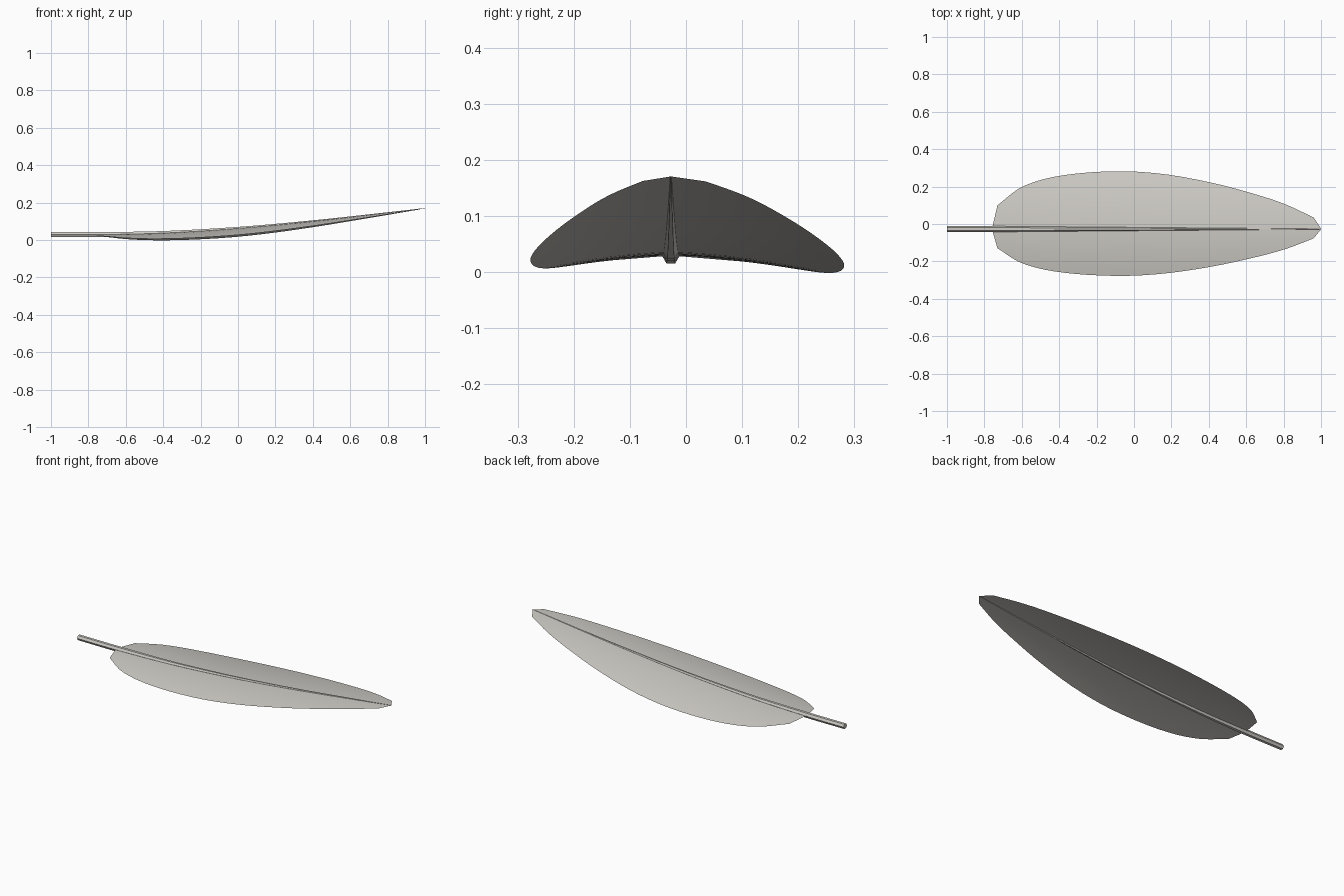
import bpy
import bmesh
import math

cube = bpy.data.objects.get("Cube")
if cube:
    bpy.data.objects.remove(cube, do_unlink=True)

RIB_Y = -0.027


def spline(points, x):
    """Smooth curve through (x, value) points."""
    pts = [points[0]] + points + [points[-1]]
    for a, b, c, d in zip(pts, pts[1:], pts[2:], pts[3:]):
        if x <= c[0] or c is points[-1]:
            t = max(0, min(1, (x - b[0]) / (c[0] - b[0])))
            h = c[0] - b[0]
            m0 = (c[1] - a[1]) / (c[0] - a[0]) * h
            m1 = (d[1] - b[1]) / (d[0] - b[0]) * h
            return ((2 * t**3 - 3 * t**2 + 1) * b[1] + (t**3 - 2 * t**2 + t) * m0
                    + (3 * t**2 - 2 * t**3) * c[1] + (t**3 - t**2) * m1)


def rib_height(x):
    return spline([(-1, 0.029), (-0.75, 0.029), (-0.4, 0.037), (0, 0.062),
                   (0.4, 0.1), (0.8, 0.146), (1, 0.17)], x)


def vane_width(x):
    return spline([(-0.73, 0.127), (-0.6, 0.225), (-0.4, 0.284), (-0.1, 0.309),
                   (0.15, 0.295), (0.4, 0.251), (0.6, 0.2), (0.8, 0.136),
                   (0.96, 0.062)], x)


def make_object(name, bm, material):
    bmesh.ops.recalc_face_normals(bm, faces=bm.faces)
    mesh = bpy.data.meshes.new(name)
    bm.to_mesh(mesh)
    bm.free()
    mesh.materials.append(material)
    obj = bpy.data.objects.new(name, mesh)
    bpy.context.collection.objects.link(obj)
    return obj


def bridge_rows(bm, rows, closed=False):
    for r0, r1 in zip(rows, rows[1:]):
        n = len(r0)
        for i in range(n if closed else n - 1):
            j = (i + 1) % n
            bm.faces.new((r0[i], r1[i], r1[j], r0[j]))


# Feather colour
color = (0.62, 0.60, 0.56, 1)
feather = bpy.data.materials.new("pale_grey")
feather.use_nodes = True
feather.diffuse_color = color
bsdf = feather.node_tree.nodes["Principled BSDF"]
bsdf.inputs["Base Color"].default_value = color
bsdf.inputs["Roughness"].default_value = 0.8

# Vanes: drooping sheets, the left one wider than the right
ROWS, COLS = 36, 8
stations = [-0.73 + 1.69 * (1 - math.cos(math.pi * i / ROWS)) / 2 for i in range(ROWS + 1)]
outline = [(-0.757, 0.012)] + [(x, vane_width(x)) for x in stations] + [(1, 0.002)]
for name, side in (("left_vane", 1), ("right_vane", -0.81)):
    bm = bmesh.new()
    rows = []
    for x, width in outline:
        row = []
        for i in range(COLS + 1):
            dy = side * width * i / COLS
            droop = 0.04 * abs(dy) + (0.34 if side > 0 else 0.4) * dy * dy
            row.append(bm.verts.new((x, RIB_Y + dy, rib_height(x) - droop)))
        rows.append(row)
    bridge_rows(bm, rows)
    vane = make_object(name, bm, feather)
    # the open sheet faces upward
    if sum(p.normal.z for p in vane.data.polygons) < 0:
        vane.data.flip_normals()
    vane.data.shade_smooth()

# Shaft: six-sided tapering tube along the rib
bm = bmesh.new()
rings = []
for i in range(33):
    x = -1 + 2 * i / 32
    radius = 0.0155 - 0.0145 * max(0, (x + 0.75) / 1.75)
    rings.append([bm.verts.new((x, RIB_Y + radius * math.cos(k * math.pi / 3),
                                rib_height(x) + radius * math.sin(k * math.pi / 3)))
                  for k in range(6)])
bridge_rows(bm, rings, closed=True)
bm.faces.new(rings[0])
bm.faces.new(rings[-1])
make_object("shaft", bm, feather)
